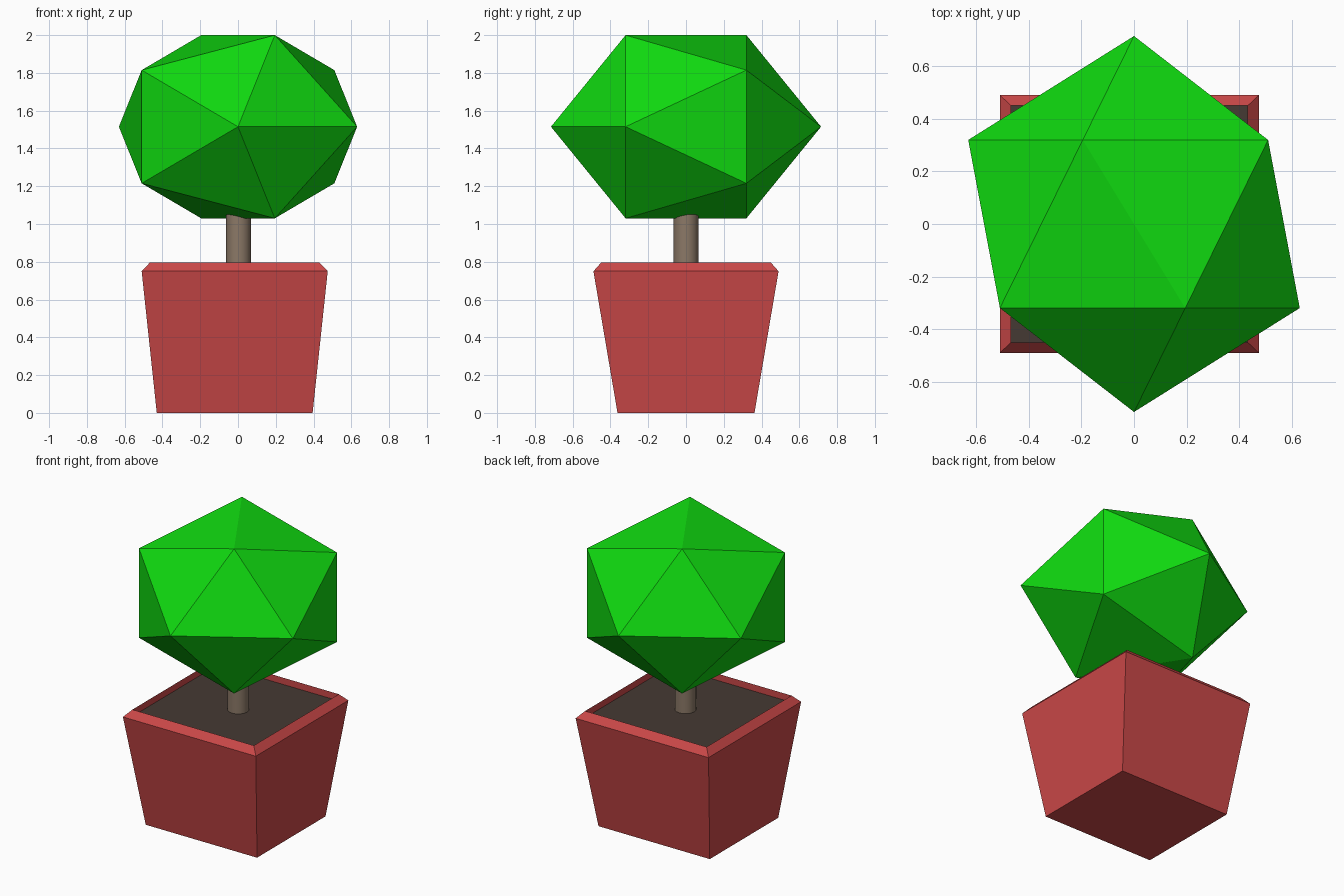
import bpy, bmesh, math

if "Cube" in bpy.data.objects:
    bpy.data.objects.remove(bpy.data.objects["Cube"])


def paint(obj, rgb):
    mat = bpy.data.materials.new(obj.name + "_colour")
    mat.diffuse_color = (*rgb, 1)
    mat.use_nodes = True
    mat.node_tree.nodes["Principled BSDF"].inputs["Base Color"].default_value = mat.diffuse_color
    obj.data.materials.append(mat)


def square_loft(name, rings, rgb, x_off, cap_start=True, cap_end=False):
    """Skin rectangular rings given as (half x, half y, z)."""
    bm = bmesh.new()
    loops = [[bm.verts.new((x_off + sx * hx, sy * hy, z))
              for sx, sy in ((-1, -1), (1, -1), (1, 1), (-1, 1))]
             for hx, hy, z in rings]
    for a, b in zip(loops, loops[1:]):
        for i in range(4):
            j = (i + 1) % 4
            bm.faces.new((a[i], a[j], b[j], b[i]))
    if cap_start:
        bm.faces.new(loops[0][::-1])
    if cap_end:
        bm.faces.new(loops[-1])
    mesh = bpy.data.meshes.new(name)
    bm.to_mesh(mesh)
    bm.free()
    obj = bpy.data.objects.new(name, mesh)
    bpy.context.collection.objects.link(obj)
    paint(obj, rgb)
    return obj


POT_X = -0.0175

# Tapered pot with a chamfered rim and short inner wall
square_loft("pot", [(0.4125, 0.3625, 0), (0.4925, 0.49, 0.75),
                    (0.45, 0.45, 0.795), (0.45, 0.45, 0.75)],
            (0.60, 0.065, 0.065), POT_X)

# Soil surface
square_loft("soil", [(0.45, 0.45, 0.75)], (0.06, 0.042, 0.033), POT_X,
            cap_start=False, cap_end=True)

# Trunk, running from the soil into the foliage
bpy.ops.mesh.primitive_cylinder_add(vertices=16, radius=0.066, depth=0.45,
                                    location=(0.003, 0, 0.975))
trunk = bpy.context.object
trunk.name = "trunk"
bpy.ops.object.shade_smooth_by_angle(angle=math.radians(40))
paint(trunk, (0.26, 0.19, 0.135))

# Foliage: faceted icosahedron with its poles along y, flattened in height
bpy.ops.mesh.primitive_ico_sphere_add(subdivisions=1, radius=1,
                                      location=(0, 0, 1.515),
                                      rotation=(math.radians(90), 0, 0))
foliage = bpy.context.object
foliage.name = "foliage"
foliage.scale = (0.705, 0.57, 0.715)
paint(foliage, (0.005, 0.70, 0.005))
